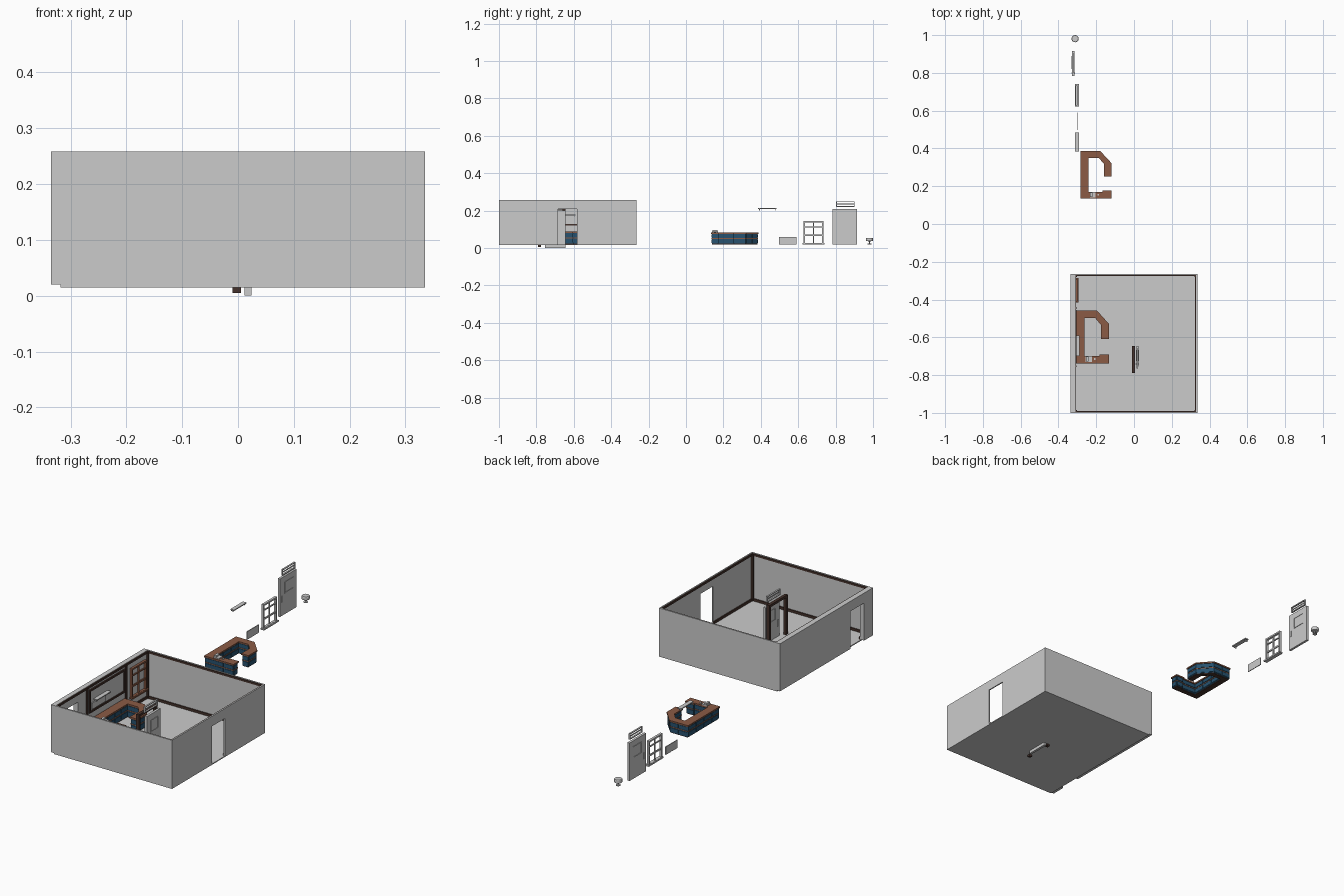
import bpy, bmesh, math
from mathutils import Vector

if "Cube" in bpy.data.objects:
    bpy.data.objects.remove(bpy.data.objects["Cube"])


def mat(name, col):
    m = bpy.data.materials.new(name)
    m.diffuse_color = (*col, 1)
    m.use_nodes = True
    m.node_tree.nodes["Principled BSDF"].inputs["Base Color"].default_value = m.diffuse_color
    return m


WOOD = mat("warm_wood", (0.26, 0.105, 0.06))
BLUE = mat("blue_paint", (0.02, 0.085, 0.16))
DARK = mat("dark_trim", (0.06, 0.032, 0.025))


def finish(bm, name, m=None):
    bmesh.ops.recalc_face_normals(bm, faces=bm.faces)
    me = bpy.data.meshes.new(name)
    bm.to_mesh(me)
    bm.free()
    ob = bpy.data.objects.new(name, me)
    bpy.context.collection.objects.link(ob)
    if m:
        me.materials.append(m)
    return ob


def boxes(name, spans, m=None):
    """One object from (x0, x1, y0, y1, z0, z1) boxes."""
    bm = bmesh.new()
    for x0, x1, y0, y1, z0, z1 in spans:
        for v in bmesh.ops.create_cube(bm, size=1)["verts"]:
            v.co = Vector(((x0 + x1) / 2 + v.co.x * (x1 - x0),
                           (y0 + y1) / 2 + v.co.y * (y1 - y0),
                           (z0 + z1) / 2 + v.co.z * (z1 - z0)))
    return finish(bm, name, m)


def frame(x0, x1, y0, y1, z0, z1, w):
    """Four bars around a rectangle facing x."""
    return [(x0, x1, y0, y0 + w, z0, z1), (x0, x1, y1 - w, y1, z0, z1),
            (x0, x1, y0 + w, y1 - w, z1 - w, z1), (x0, x1, y0 + w, y1 - w, z0, z0 + w)]


def inset(pts, d):
    """Move each edge of a counter-clockwise outline inward by d."""
    out = []
    for i, p in enumerate(pts):
        a = (p - pts[i - 1]).normalized()
        b = (pts[(i + 1) % len(pts)] - p).normalized()
        na, nb = Vector((-a.y, a.x)), Vector((-b.y, b.x))
        out.append(p + (na + nb) * d / (1 + na.dot(nb)))
    return out


def prism(name, pts, z0, z1, m):
    bm = bmesh.new()
    f = bm.faces.new([bm.verts.new((p.x, p.y, z0)) for p in pts])
    r = bmesh.ops.extrude_face_region(bm, geom=[f])
    for v in r["geom"]:
        if isinstance(v, bmesh.types.BMVert):
            v.co.z = z1
    return finish(bm, name, m)


def counter(tag, ox, oy, sx, sy, sz):
    # U-shaped counter with clipped corner
    shape = [(0, 0), (.163, 0), (.163, .043), (.115, .043), (.115, .036), (.042, .036),
             (.042, .216), (.095, .216), (.124, .183), (.124, .117), (.164, .117),
             (.164, .187), (.103, .253), (0, .253)]
    pts = [Vector((ox + x * sx, oy + y * sy)) for x, y in shape]
    z = lambda h: .02 + h * sz
    prism(tag + "_worktop", pts, z(.056), z(.063), WOOD)
    body = inset(pts, .004)
    prism(tag + "_body", body, z(.004), z(.056), BLUE)
    prism(tag + "_plinth", inset(pts, .006), z(0), z(.004), DARK)
    # panels and wooden band along every long side
    panels, bands = bmesh.new(), bmesh.new()

    def slab(bm, mid, d, length, t, z0, z1):
        n = Vector((d.y, -d.x))
        for v in bmesh.ops.create_cube(bm, size=1)["verts"]:
            q = mid + d * v.co.x * length + n * v.co.y * t
            v.co = Vector((q.x, q.y, (z0 + z1) / 2 + v.co.z * (z1 - z0)))
    for i, a in enumerate(body):
        e = body[(i + 1) % len(body)] - a
        if e.length < .028:
            continue
        d, n = e.normalized(), max(1, round(e.length / .055))
        slab(bands, a + e / 2, d, e.length, .003, z(.029), z(.033))
        for k in range(n):
            mid = a + e * (k + .5) / n
            w = e.length / n - .006
            slab(panels, mid, d, w, .004, z(.008), z(.026))
            slab(panels, mid, d, w, .004, z(.036), z(.053))
    finish(panels, tag + "_panels", BLUE)
    finish(bands, tag + "_band", WOOD)
    # till on the short arm
    p = lambda x0, x1, y0, y1, h0, h1: (ox + x0 * sx, ox + x1 * sx, oy + y0 * sy,
                                        oy + y1 * sy, z(h0), z(h1))
    boxes(tag + "_till", [p(.048, .078, .006, .036, .063, .069),
                          p(.05, .062, .008, .034, .069, .077),
                          p(.088, .096, .016, .026, .063, .067)])


def window(tag, x, y0, y1, z0, z1, m=None):
    ym, h = (y0 + y1) / 2, z1 - z0
    boxes(tag, frame(x, x + .012, y0 + .006, y1 - .006, z0, z1, .008) +
          [(x + .003, x + .009, ym - .003, ym + .003, z0 + .008, z1 - .008),
           (x + .003, x + .009, y0 + .012, y1 - .012, z0 + h * .36, z0 + h * .42),
           (x + .003, x + .009, y0 + .012, y1 - .012, z0 + h * .72, z0 + h * .76),
           (x - .002, x + .018, y0, y1, z0, z0 + .007)], m)


def door(tag, x, y0, y1, z0, z1):
    w, h = y1 - y0, z1 - z0
    boxes(tag + "_leaf", [(x, x + .012, y0, y1, z0, z1)])
    for s, xx in (("front", x + .012), ("back", x - .002)):
        boxes(tag + "_moulding_" + s,
              frame(xx, xx + .002, y0 + w * .28, y1 - w * .2, z0 + h * .55, z0 + h * .85, .004))
        boxes(tag + "_pull_" + s, [(xx - .001, xx + .003, y0 + w * .1, y0 + w * .15,
                                    z0 + h * .36, z0 + h * .52)])


def sign(tag, x, y0, y1, z0, z1):
    boxes(tag, frame(x, x + .008, y0, y1, z0, z1, .004) +
          [(x + .003, x + .005, y0 + .004, y1 - .004, z0 + .012, z1 - .012)])


def shelf(tag, x, y0, y1, z):
    boxes(tag, [(x, x + .02, y0, y1, z, z + .005)] +
          [(x, x + .014, y, y + .004, z - .007, z) for y in (y0 + .006, y1 - .01)])


def board(tag, x, y0, y1, z0, z1):
    ym = (y0 + y1) / 2
    boxes(tag, [(x, x + .004, y0, ym - .001, z0, z1), (x, x + .004, ym + .001, y1, z0, z1),
                (x + .001, x + .003, ym - .001, ym + .001, z0, z1)])


# room shell, open at the top, with two doorways
Z0, Z1, T = .015, .258, .006
boxes("floor", [(-.318, .335, -1, -.265, Z0, .02)])
boxes("front_wall", [(-.335, .335, -1, -1 + T, .02, Z1)])
boxes("back_wall", [(-.335, .335, -.265 - T, -.265, .02, Z1)])


def split_wall(name, x0, x1, gap0, gap1, top):
    a, b = -1 + T, -.265 - T
    boxes(name, [(x0, x1, a, gap0, .02, Z1), (x0, x1, gap1, b, .02, Z1),
                 (x0, x1, gap0, gap1, top, Z1)])


split_wall("right_wall", .335 - T, .335, -.685, -.583, .208)
split_wall("left_wall", -.335, -.311, -.93, -.82, .208)

# dark skirting, top moulding and corner posts
xa, xb, ya, yb, w = -.311, .329, -.994, -.271, .005
trim = []
for z0, z1 in ((.02, .032), (.246, .256)):
    trim += [(xa, xb, ya, ya + w, z0, z1), (xa, xb, yb - w, yb, z0, z1)]
    low = z0 < .1
    for x0, x1, g0, g1 in ((xa, xa + w, -.93, -.82), (xb - w, xb, -.685, -.583)):
        spans = ((ya, g0), (g1, yb)) if low else ((ya, yb),)
        trim += [(x0, x1, a, b, z0, z1) for a, b in spans]
trim += [(x, x + .009, y, y + .009, .02, .256) for x in (xa, xb - .009) for y in (ya, yb - .009)]
boxes("room_trim", trim, DARK)

# panelled left wall: framed board between two posts, shelf and window
boxes("wall_board_frame", frame(xa, xa + .007, -.735, -.455, .12, .236, .009) +
      [(xa, xa + .007, y, y + .01, .02, .25) for y in (-.758, -.45)], DARK)
boxes("wall_board_panel", [(xa, xa + .002, -.726, -.464, .129, .227)])
shelf("wall_shelf", xa + .002, -.7, -.59, .175)
board("wall_menu", xa + .003, -.72, -.61, .134, .166)
window("wall_window", xa, -.415, -.285, .07, .22, WOOD)

# fitted counter
counter("room_counter", -.307, -.738, 1.07, 1.11, 1.1)

# loose doorway frame, door and sign in the middle of the room
boxes("doorway_frame", [(-.01, .005, -.79, -.776, .005, .205), (-.01, .005, -.659, -.645, .005, .205),
                        (-.01, .005, -.79, -.645, .205, .217)], DARK)
door("room_door", .012, -.755, -.645, 0, .2)
sign("room_door_sign", .012, -.765, -.66, .22, .25)

# separate parts lined up behind the room
counter("counter", -.282, .134, 1, 1, 1)
shelf("shelf", -.312, .385, .485, .208)
board("board", -.302, .497, .59, .02, .06)
window("window", -.31, .622, .74, .02, .145)
door("door", -.328, .783, .915, .02, .21)
sign("door_sign", -.322, .802, .902, .22, .25)


# round stool: turned profile of radius and height
def turned(name, x, y, prof, n=16):
    bm = bmesh.new()
    vs = [bm.verts.new((r, 0, z)) for r, z in prof]
    es = [bm.edges.new(p) for p in zip(vs, vs[1:])]
    bmesh.ops.spin(bm, geom=vs + es, axis=(0, 0, 1), cent=(0, 0, 0), angle=math.tau,
                   steps=n, use_merge=True)
    bmesh.ops.remove_doubles(bm, verts=bm.verts, dist=1e-5)
    bmesh.ops.translate(bm, verts=bm.verts, vec=(x, y, 0))
    return finish(bm, name)


turned("stool", -.312, .981, [(0, .02), (.011, .02), (.011, .023), (.003, .025), (.003, .036),
                              (.018, .037), (.019, .04), (.019, .051), (.017, .054), (0, .054)])
